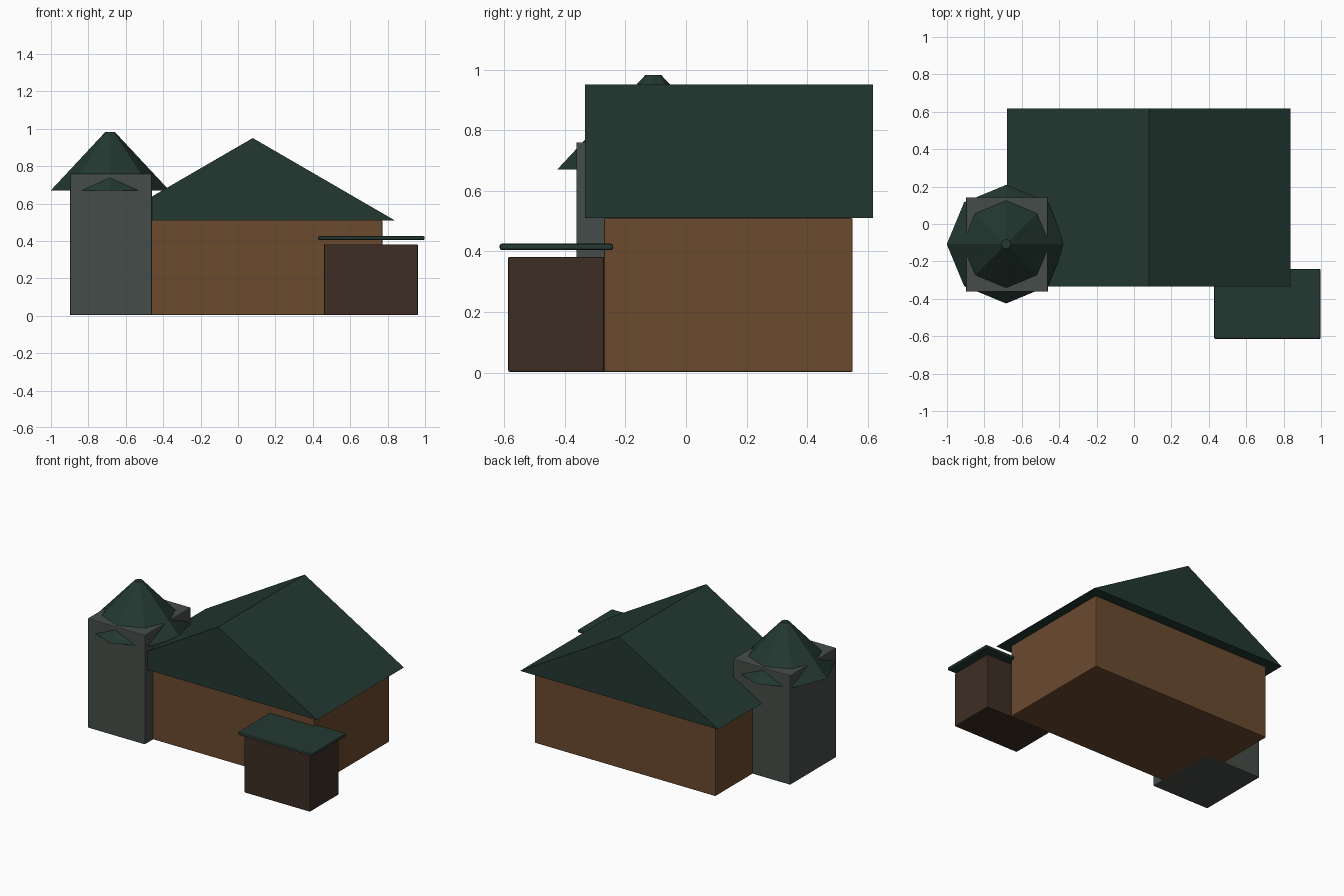
import bpy
import bmesh
import math

cube = bpy.data.objects.get("Cube")
if cube:
    bpy.data.objects.remove(cube, do_unlink=True)


def material(name, rgb):
    mat = bpy.data.materials.new(name)
    mat.use_nodes = True
    mat.diffuse_color = (*rgb, 1)
    bsdf = mat.node_tree.nodes["Principled BSDF"]
    bsdf.inputs["Base Color"].default_value = (*rgb, 1)
    return mat


BROWN = material("barn_brown", (0.145, 0.067, 0.028))
DARK_BROWN = material("shed_dark_brown", (0.047, 0.027, 0.018))
GREEN = material("roof_green", (0.017, 0.039, 0.030))
GREY = material("tower_grey", (0.060, 0.073, 0.066))


def finish(name, bm, mat):
    bmesh.ops.recalc_face_normals(bm, faces=bm.faces)
    mesh = bpy.data.meshes.new(name)
    bm.to_mesh(mesh)
    bm.free()
    mesh.materials.append(mat)
    obj = bpy.data.objects.new(name, mesh)
    bpy.context.collection.objects.link(obj)
    return obj


def box(name, xs, ys, zs, mat, bevel=0.005):
    """Box between the given limits, with slightly rounded edges."""
    bm = bmesh.new()
    bmesh.ops.create_cube(bm, size=1)
    for v in bm.verts:
        v.co = [lim[0] if c < 0 else lim[1] for c, lim in zip(v.co, (xs, ys, zs))]
    obj = finish(name, bm, mat)
    mod = obj.modifiers.new("soft_edges", 'BEVEL')
    mod.width = bevel
    mod.segments = 2
    return obj


def gable_roof(name, xs, ys, zs, mat):
    """Solid triangular prism with its ridge running front to back."""
    bm = bmesh.new()
    profile = [(xs[0], zs[0]), (xs[1], zs[0]), (sum(xs) / 2, zs[1])]
    front = bm.faces.new([bm.verts.new((x, ys[0], z)) for x, z in profile])
    ext = bmesh.ops.extrude_face_region(bm, geom=[front], use_keep_orig=True)
    moved = [g for g in ext["geom"] if isinstance(g, bmesh.types.BMVert)]
    bmesh.ops.translate(bm, verts=moved, vec=(0, ys[1] - ys[0], 0))
    return finish(name, bm, mat)


def spire(name, centre, radius, tip, zs, mat, sides=8):
    """Faceted cone with a small blunt tip."""
    bm = bmesh.new()
    bmesh.ops.create_cone(bm, cap_ends=True, segments=sides, radius1=radius,
                          radius2=tip, depth=zs[1] - zs[0])
    bmesh.ops.translate(bm, verts=bm.verts, vec=(*centre, sum(zs) / 2))
    return finish(name, bm, mat)


# Main hall and its roof
box("main_walls", (-0.61, 0.772), (-0.27, 0.55), (0.003, 0.51), BROWN)
gable_roof("main_roof", (-0.68, 0.838), (-0.333, 0.617), (0.51, 0.95), GREEN)

# Side shed with a floating slab roof
box("shed_walls", (0.46, 0.962), (-0.587, -0.27), (0.003, 0.382), DARK_BROWN)
box("shed_roof", (0.428, 0.998), (-0.615, -0.24), (0.404, 0.426), GREEN, 0.008)

# Corner tower and its spire
box("tower_walls", (-0.898, -0.46), (-0.362, 0.143), (0.003, 0.76), GREY)
spire("tower_spire", (-0.684, -0.108), 0.317, 0.026, (0.67, 0.982), GREEN)
